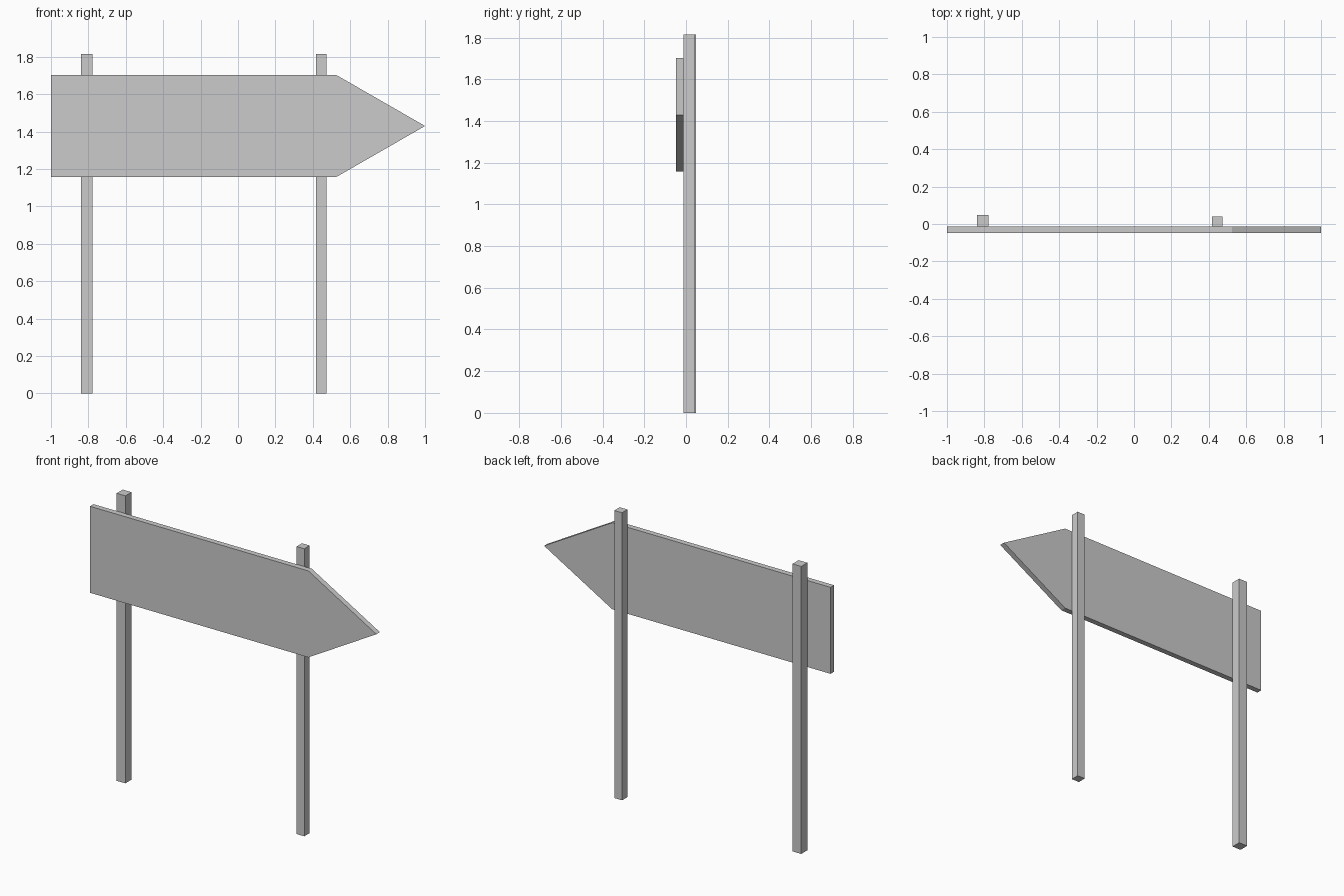
import bpy, bmesh

if "Cube" in bpy.data.objects:
    bpy.data.objects.remove(bpy.data.objects["Cube"])

BACK = -0.013   # plane where the board meets the posts


def extrude_profile(name, points, y0, y1):
    """Extrude an x/z outline along y into a solid."""
    bm = bmesh.new()
    face = bm.faces.new([bm.verts.new((x, y0, z)) for x, z in points])
    result = bmesh.ops.extrude_face_region(bm, geom=[face])
    verts = [v for v in result["geom"] if isinstance(v, bmesh.types.BMVert)]
    bmesh.ops.translate(bm, verts=verts, vec=(0, y1 - y0, 0))
    bmesh.ops.recalc_face_normals(bm, faces=bm.faces)
    mesh = bpy.data.meshes.new(name)
    bm.to_mesh(mesh)
    bm.free()
    obj = bpy.data.objects.new(name, mesh)
    bpy.context.collection.objects.link(obj)
    return obj


# Arrow-shaped board
extrude_profile("arrow_board",
                [(-1, 1.157), (0.525, 1.157), (1, 1.43), (0.525, 1.703), (-1, 1.703)],
                -0.048, BACK)

# Square posts behind the board, the left one slightly thicker
for name, x, width in (("left_post", -0.808, 0.061), ("right_post", 0.445, 0.054)):
    a, b = x - width / 2, x + width / 2
    extrude_profile(name, [(a, 0), (b, 0), (b, 1.815), (a, 1.815)], BACK, BACK + width)
